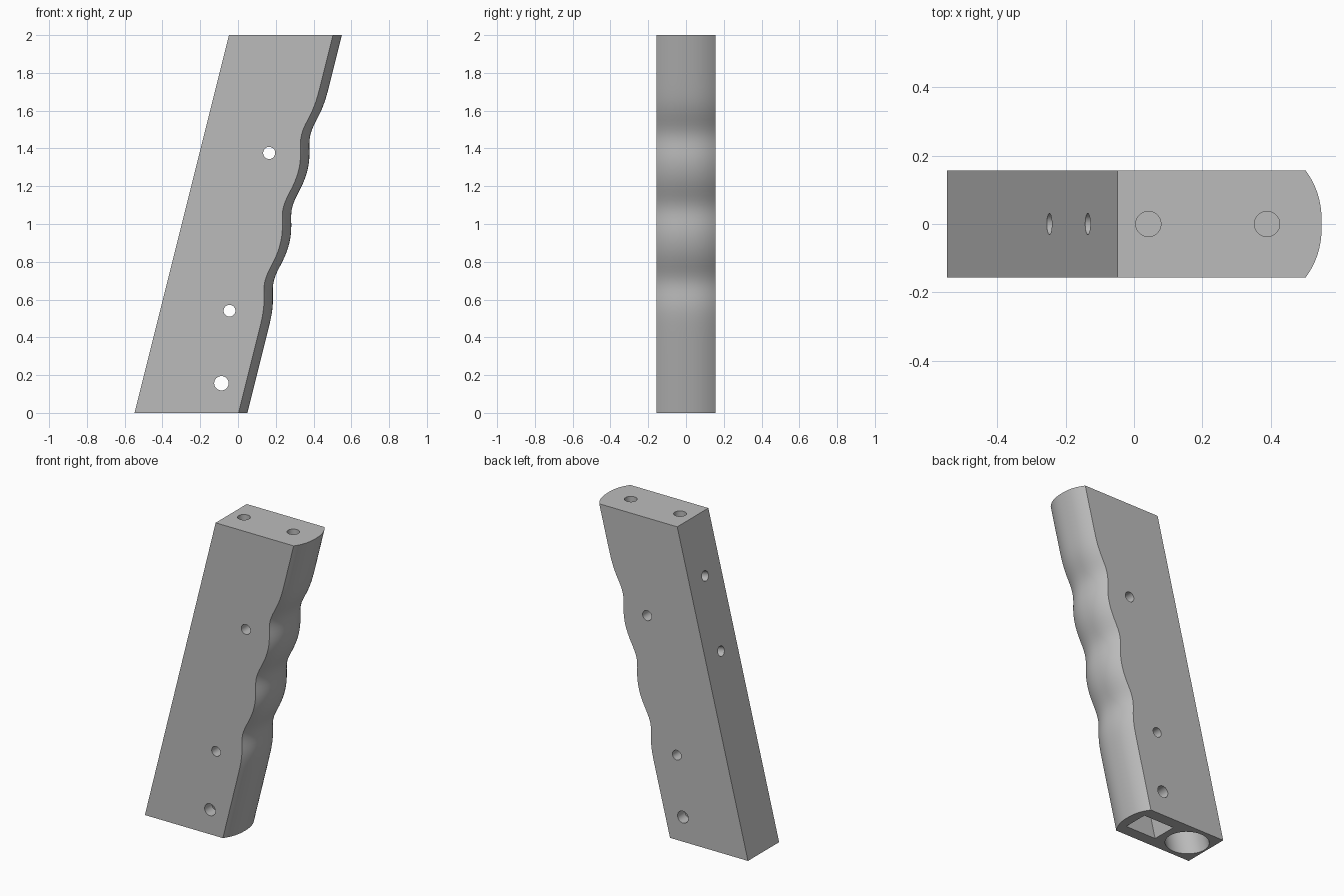
import bpy, bmesh, math
from mathutils import Vector

if "Cube" in bpy.data.objects:
    bpy.data.objects.remove(bpy.data.objects["Cube"])

HALF, LEAN, HEIGHT = 0.157, 0.25, 2.0      # half thickness, slope of the grip, height
AXIS = Vector((LEAN, 0, 1)).normalized()

grey = bpy.data.materials.new("grey")
grey.use_nodes = True
colour = (0.50, 0.50, 0.50, 1)
grey.diffuse_color = colour
grey.node_tree.nodes["Principled BSDF"].inputs["Base Color"].default_value = colour


def make_object(name, bm):
    bmesh.ops.recalc_face_normals(bm, faces=bm.faces)
    mesh = bpy.data.meshes.new(name)
    bm.to_mesh(mesh)
    bm.free()
    obj = bpy.data.objects.new(name, mesh)
    mesh.materials.append(grey)
    bpy.context.collection.objects.link(obj)
    return obj


def nose_x(y, z):
    """Rounded front strap with three finger grooves."""
    groove = sum(math.exp(-0.5 * ((z - c) / 0.078) ** 2) for c in (0.70, 1.09, 1.475))
    return 0.05 + LEAN * z - 0.035 * groove - 0.047 * abs(y / HALF) ** 2.4


# Grip body: stacked rings, two back corners plus the curved nose
rows, cols = 80, 20
bm = bmesh.new()
rings = []
for i in range(rows + 1):
    z = HEIGHT * i / rows
    back = -0.548 + LEAN * z
    ring = [bm.verts.new((back, HALF, z)), bm.verts.new((back, -HALF, z))]
    for j in range(cols + 1):
        y = HALF * (2 * j / cols - 1)
        ring.append(bm.verts.new((nose_x(y, z), y, z)))
    rings.append(ring)
count = len(rings[0])
for low, high in zip(rings, rings[1:]):
    for j in range(2, count - 1):
        bm.faces.new((low[j], low[j + 1], high[j + 1], high[j]))
# Flat sides, back and ends are single faces
bm.faces.new([r[1] for r in rings] + [r[2] for r in reversed(rings)])
bm.faces.new([r[0] for r in rings] + [r[-1] for r in reversed(rings)])
first, last = rings[0], rings[-1]
bm.faces.new([r[0] for r in rings] + [r[1] for r in reversed(rings)])
bm.faces.new(first)
bm.faces.new(last)
grip = make_object("grip_body", bm)


def cut(tool):
    tool.hide_render = True
    mod = grip.modifiers.new(tool.name, 'BOOLEAN')
    mod.operation = 'DIFFERENCE'
    mod.solver = 'EXACT'
    mod.object = tool
    bpy.context.view_layer.objects.active = grip
    bpy.ops.object.modifier_apply(modifier=mod.name)
    bpy.data.objects.remove(tool)


def drill(name, centre, direction, radius, depth):
    """Round hole reaching the given depth on both sides of its centre."""
    bm = bmesh.new()
    bmesh.ops.create_cone(bm, cap_ends=True, segments=40, radius1=radius,
                          radius2=radius, depth=2 * depth)
    obj = make_object(name, bm)
    obj.rotation_euler = Vector(direction).to_track_quat('Z', 'Y').to_euler()
    obj.location = centre
    bpy.context.view_layer.update()
    cut(obj)


# Battery-style bore and box pocket in the underside, both following the lean
drill("bottom_bore", (-0.405, 0, 0), AXIS, 0.127, 0.9)
bm = bmesh.new()
bmesh.ops.create_cube(bm, size=1)
for v in bm.verts:
    z = v.co.z * 0.8
    v.co = (-0.12 + v.co.x * 0.22 + LEAN * z, v.co.y * 0.165, z)
cut(make_object("bottom_pocket", bm))

# Cross pin holes
for x, z, r in ((-0.088, 0.157, 0.038), (-0.045, 0.541, 0.031), (0.165, 1.376, 0.032)):
    drill("pin_hole", (x, 0, z), (0, 1, 0), r, 0.3)
# Screw holes in the back face
for z in (1.2, 1.65):
    drill("back_hole", (-0.548 + LEAN * z, 0, z), (1, 0, -LEAN), 0.031, 0.2)
# Blind holes in the top
for x in (0.042, 0.39):
    drill("top_hole", (x, 0, HEIGHT), (0, 0, 1), 0.037, 0.2)

bpy.ops.object.select_all(action='DESELECT')
grip.select_set(True)
bpy.context.view_layer.objects.active = grip
bpy.ops.object.shade_smooth_by_angle(angle=math.radians(30))
